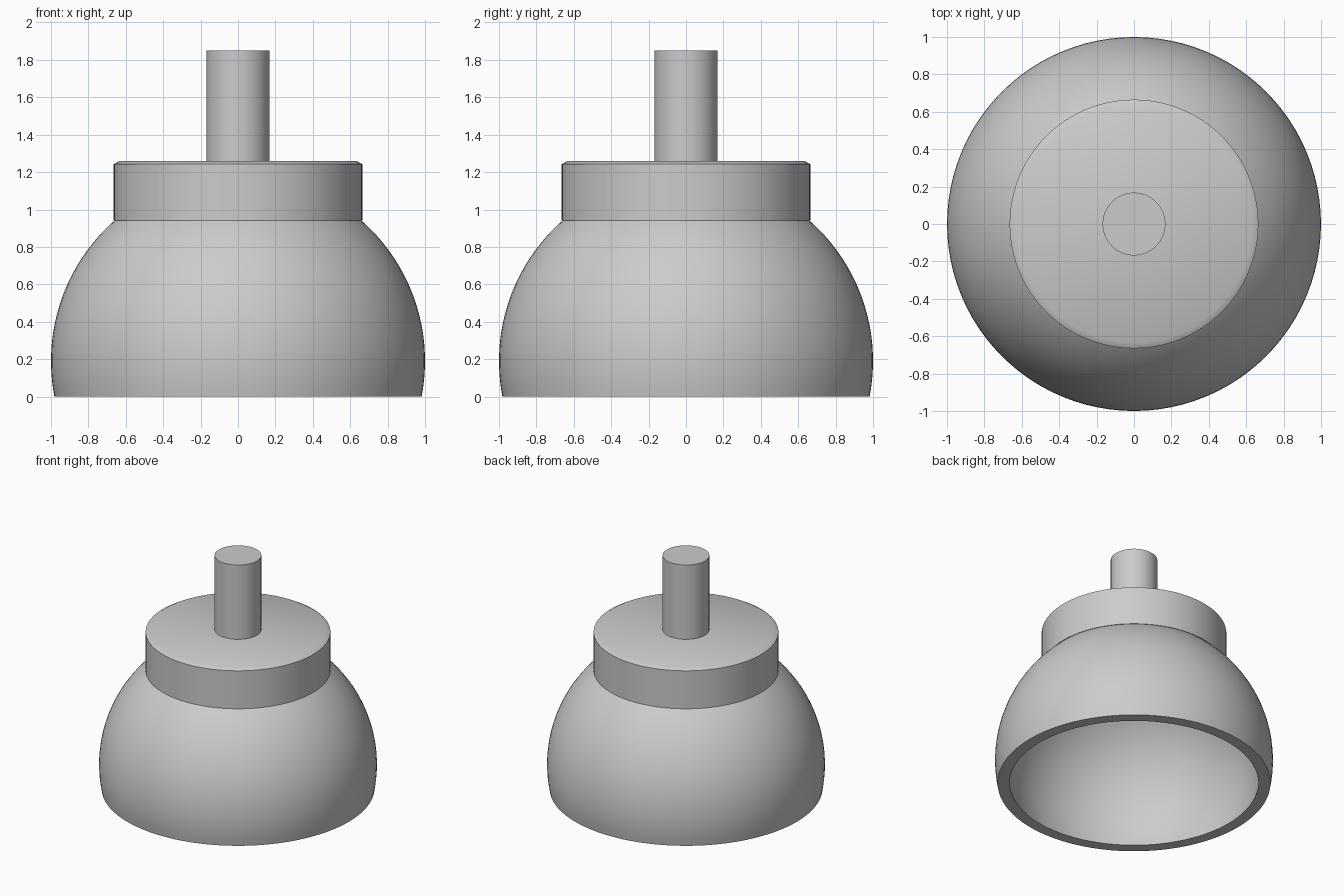
import bpy
import math

old = bpy.data.objects.get("Cube")
if old:
    bpy.data.objects.remove(old, do_unlink=True)

grey = bpy.data.materials.new("neutral_grey")
grey.use_nodes = True
colour = (0.6, 0.6, 0.6, 1)
grey.diffuse_color = colour
grey.node_tree.nodes["Principled BSDF"].inputs["Base Color"].default_value = colour


def lathe(name, profile, sides=96, sharp=35):
    """Revolve (radius, z) points, listed with outward normals, about z."""
    verts, rings = [], []
    for r, z in profile:
        n = 1 if r < 1e-6 else sides
        rings.append(range(len(verts), len(verts) + n))
        for i in range(n):
            a = math.tau * i / sides
            verts.append((r * math.cos(a), r * math.sin(a), z))
    faces = []
    for low, high in zip(rings, rings[1:]):
        for i in range(sides):
            j = (i + 1) % sides
            quad = [low[i % len(low)], low[j % len(low)],
                    high[j % len(high)], high[i % len(high)]]
            faces.append(list(dict.fromkeys(quad)))
    mesh = bpy.data.meshes.new(name)
    mesh.from_pydata(verts, [], faces)
    mesh.materials.append(grey)
    obj = bpy.data.objects.new(name, mesh)
    bpy.context.collection.objects.link(obj)
    bpy.ops.object.select_all(action="DESELECT")
    obj.select_set(True)
    bpy.context.view_layer.objects.active = obj
    bpy.ops.object.shade_smooth_by_angle(angle=math.radians(sharp))
    return obj


def dome_arc(radius, centre, steps=32):
    """Quarter-plus arc from the open rim at z = 0 up to the pole."""
    start = -math.asin(centre / radius)
    angles = [start + (math.pi / 2 - start) * i / steps for i in range(steps + 1)]
    arc = [(radius * math.cos(a), centre + radius * math.sin(a)) for a in angles]
    arc[-1] = (0, centre + radius)
    return arc


# Hollow dome: inner arc down to the rim, outer arc back up
centre = 0.19
lathe("dome_shell", dome_arc(0.915, centre)[::-1] + dome_arc(1.0, centre))

# Collar disc with a shallow chamfer on its upper edge
lathe("collar", [(0, 0.94), (0.665, 0.94), (0.665, 1.242), (0.633, 1.26), (0, 1.26)])

# Plain shaft standing on the collar
lathe("shaft", [(0, 1.25), (0.168, 1.25), (0.168, 1.85), (0, 1.85)], sides=64)
